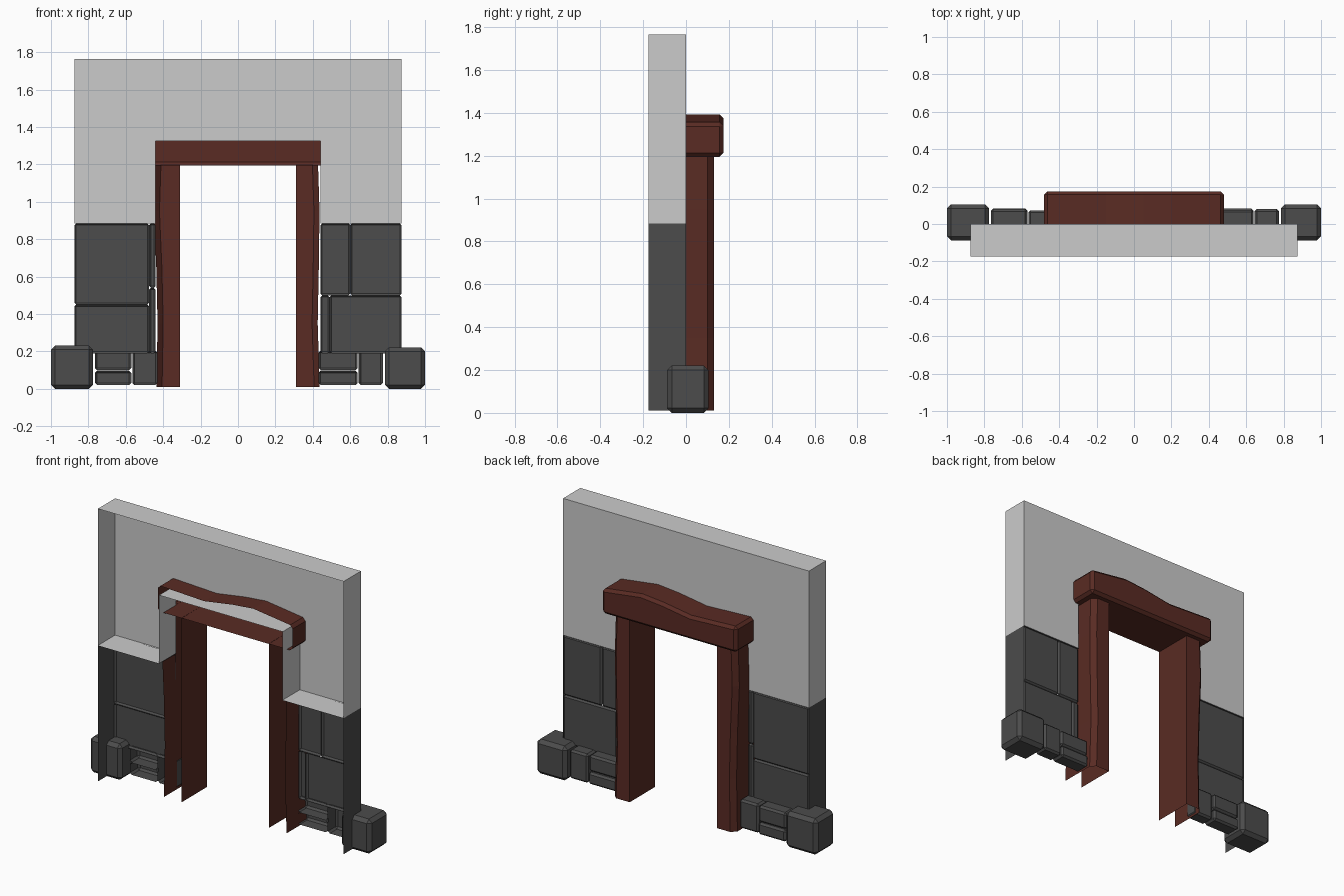
import bpy
import bmesh

if "Cube" in bpy.data.objects:
    bpy.data.objects.remove(bpy.data.objects["Cube"], do_unlink=True)


def material(name, rgb):
    m = bpy.data.materials.new(name)
    m.use_nodes = True
    m.diffuse_color = (*rgb, 1)
    m.node_tree.nodes["Principled BSDF"].inputs["Base Color"].default_value = (*rgb, 1)
    return m


PLASTER = material("light_plaster", (0.6, 0.6, 0.6))
STONE = material("dark_stone", (0.072, 0.072, 0.072))
WOOD = material("red_brown_wood", (0.1, 0.024, 0.017))


def finish(name, bm, mat, bevel=0):
    mesh = bpy.data.meshes.new(name)
    bm.to_mesh(mesh)
    bm.free()
    mesh.materials.append(mat)
    ob = bpy.data.objects.new(name, mesh)
    bpy.context.collection.objects.link(ob)
    if bevel:
        mod = ob.modifiers.new("chamfer", "BEVEL")
        mod.width = bevel
        mod.segments = 1
        mod.limit_method = "ANGLE"
    return ob


def shell(name, outline, y0, y1, mat, bevel=0):
    """Outline in x and z, capped at the back and open at the front."""
    bm = bmesh.new()
    front = [bm.verts.new((x, y0, z)) for x, z in outline]
    back = [bm.verts.new((x, y1, z)) for x, z in outline]
    n = len(outline)
    for i in range(n):
        j = (i + 1) % n
        bm.faces.new((front[i], front[j], back[j], back[i]))
    cap = bm.faces.new(back)
    bmesh.ops.recalc_face_normals(bm, faces=bm.faces)
    if cap.normal.y < 0:
        bmesh.ops.reverse_faces(bm, faces=bm.faces)
    return finish(name, bm, mat, bevel)


def rect(x0, x1, z0, z1):
    return [(x0, z0), (x1, z0), (x1, z1), (x0, z1)]


def loft(name, rows, mat):
    """Open strips joining rows of points."""
    bm = bmesh.new()
    grid = [[bm.verts.new(p) for p in row] for row in rows]
    for a, b in zip(grid, grid[1:]):
        for i in range(len(a) - 1):
            bm.faces.new((a[i], a[i + 1], b[i + 1], b[i]))
    bmesh.ops.recalc_face_normals(bm, faces=bm.faces)
    bm.faces.ensure_lookup_table()
    if max(bm.faces, key=lambda f: abs(f.normal.y)).normal.y < 0:
        bmesh.ops.reverse_faces(bm, faces=bm.faces)
    return finish(name, bm, mat)


# Plaster wall around the door opening
W, SPLIT, TOP, OPEN, HEAD = 0.875, 0.885, 1.765, 0.44, 1.325
shell("plaster_wall", [(-W, SPLIT), (-OPEN, SPLIT), (-OPEN, HEAD), (OPEN, HEAD),
                       (OPEN, SPLIT), (W, SPLIT), (W, TOP), (-W, TOP)],
      -0.175, 0, PLASTER)

# Lower stone wall: outer side and top ledge
for s, side in ((1, "left"), (-1, "right")):
    loft(side + "_stone_side", [[(s * W, -0.175, 0.01), (s * W, -0.175, SPLIT)],
                                [(s * W, 0, 0.01), (s * W, 0, SPLIT)]], STONE)
    loft(side + "_stone_ledge", [[(s * OPEN, -0.175, SPLIT - 0.002), (s * W, -0.175, SPLIT - 0.002)],
                                 [(s * OPEN, 0, SPLIT - 0.002), (s * W, 0, SPLIT - 0.002)]], STONE)

# Large wall stones with shallow chamfered seams
wall_stones = {
    "left": [rect(0.6, W, 0.5, SPLIT), rect(OPEN, 0.6, 0.5, SPLIT),
             rect(0.49, W, 0.19, 0.5), rect(OPEN, 0.49, 0.19, 0.5)],
    "right": [rect(-W, -0.475, 0.45, SPLIT), rect(-W, -0.475, 0.19, 0.45),
              rect(-0.475, -OPEN, 0.54, SPLIT), rect(-0.475, -OPEN, 0.19, 0.54)],
}
# Small plinth stones along the foot
plinth_stones = {
    "left": [(rect(0.645, 0.775, 0.02, 0.205), 0.08), (rect(0.43, 0.64, 0.1, 0.205), 0.075),
             (rect(0.43, 0.64, 0.02, 0.097), 0.082)],
    "right": [(rect(-0.765, -0.57, 0.1, 0.205), 0.08), (rect(-0.765, -0.57, 0.02, 0.097), 0.083),
              (rect(-0.565, -0.43, 0.02, 0.205), 0.073)],
}
for side in ("left", "right"):
    for i, outline in enumerate(wall_stones[side]):
        shell(f"{side}_wall_stone_{i}", outline, -0.014, 0.001, STONE, 0.01)
    for i, (outline, depth) in enumerate(plinth_stones[side]):
        shell(f"{side}_plinth_stone_{i}", outline, -0.005, depth, STONE, 0.012)


# Corner blocks at both ends
def block(name, x0, x1, y0, y1, z1):
    bm = bmesh.new()
    bmesh.ops.create_cube(bm, size=1)
    for v in bm.verts:
        v.co = (x1 if v.co.x > 0 else x0, y1 if v.co.y > 0 else y0, z1 if v.co.z > 0 else 0)
    finish(name, bm, STONE, 0.022)


block("left_corner_block", 0.785, 1, -0.088, 0.105, 0.222)
block("right_corner_block", -1, -0.775, -0.088, 0.105, 0.232)

# Door posts with a worn, chamfered outer edge
heights = (0.01, 0.35, 0.65, 0.95, 1.196)
worn = {"left": (1, (0.437, 0.426, 0.432, 0.436, 0.428)),
        "right": (-1, (0.436, 0.43, 0.437, 0.45, 0.442))}
for side, (s, widths) in worn.items():
    loft(side + "_post",
         [[(s * x, y, z) for x, y in ((0.31, -0.13), (0.31, 0.13), (w - 0.03, 0.13),
                                      (w, 0.1), (w, -0.13))]
          for w, z in zip(widths, heights)], WOOD)

# Lintel with a wavy top
wave = [(0.48, 1.355), (0.2, 1.392), (0.05, 1.378), (-0.15, 1.347), (-0.48, 1.362)]
shell("lintel", [(-0.48, 1.195), (0.48, 1.195)] + wave, -0.13, 0.175, WOOD, 0.018)
